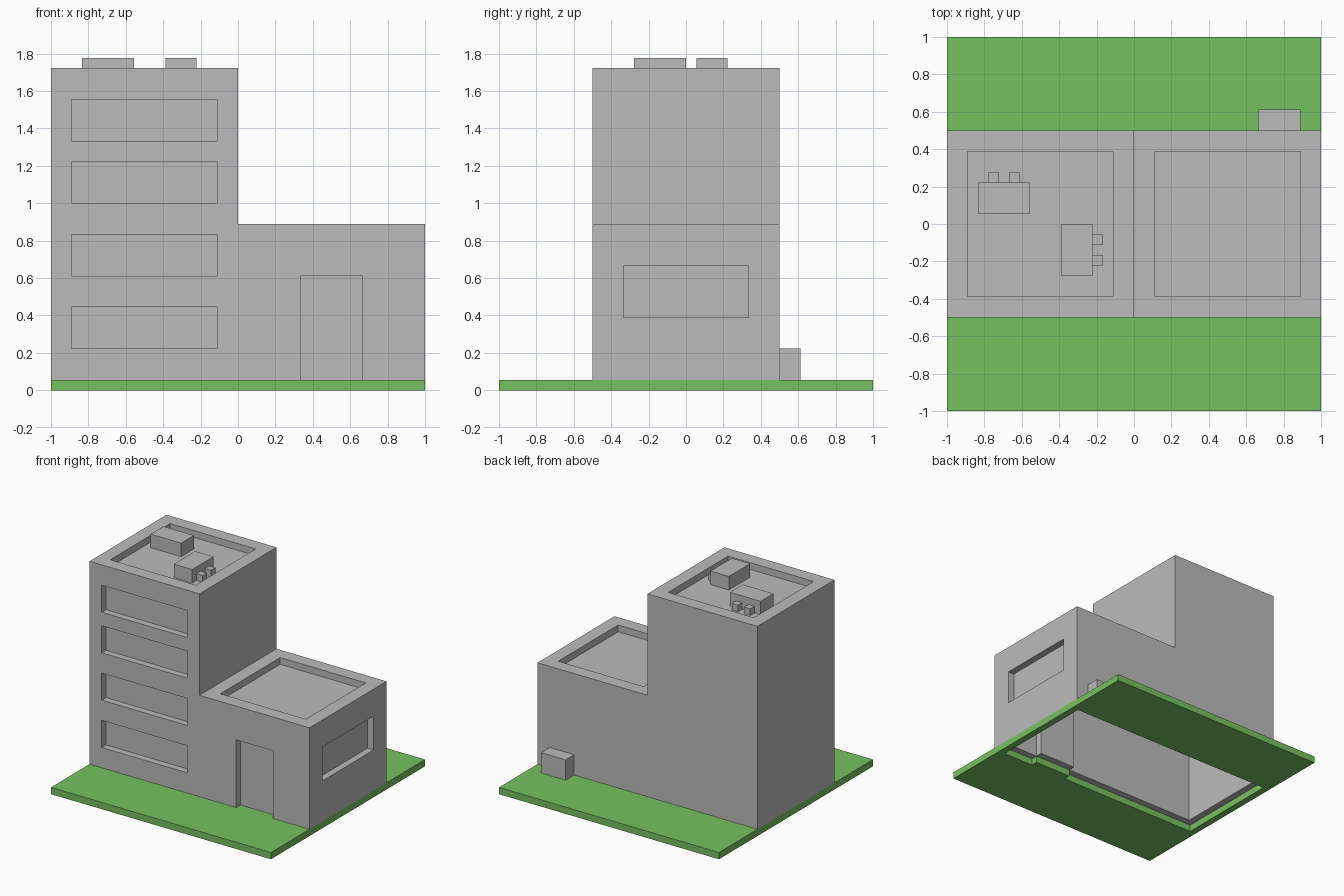
import bpy
import bmesh
from mathutils import Vector

cube = bpy.data.objects.get("Cube")
if cube:
    bpy.data.objects.remove(cube, do_unlink=True)

U = 1 / 18  # building module: every size is a whole number of these


def material(name, rgb):
    mat = bpy.data.materials.new(name)
    mat.use_nodes = True
    mat.diffuse_color = (*rgb, 1)
    bsdf = next(n for n in mat.node_tree.nodes if n.type == 'BSDF_PRINCIPLED')
    bsdf.inputs["Base Color"].default_value = (*rgb, 1)
    bsdf.inputs["Roughness"].default_value = 0.9
    return mat


CONCRETE = material("concrete grey", (0.5, 0.5, 0.5))
GRASS = material("grass green", (0.184, 0.533, 0.119))


def add_prism(bm, outline, axis, lo, hi):
    """Extrude a 2D outline along y (outline in x, z) or z (outline in x, y)."""
    def point(a, b, d):
        return Vector((a, d, b) if axis == 'y' else (a, b, d)) * U
    face = bm.faces.new([bm.verts.new(point(a, b, lo)) for a, b in outline])
    shift = point(0, 0, hi - lo)
    new = bmesh.ops.extrude_face_region(bm, geom=[face])["geom"]
    bmesh.ops.translate(bm, vec=shift, verts=[v for v in new if isinstance(v, bmesh.types.BMVert)])


def add_box(bm, x, y, z):
    add_prism(bm, [(x[0], y[0]), (x[1], y[0]), (x[1], y[1]), (x[0], y[1])], 'z', *z)


def make_object(name, bm, mat):
    bmesh.ops.recalc_face_normals(bm, faces=bm.faces)
    mesh = bpy.data.meshes.new(name)
    bm.to_mesh(mesh)
    bm.free()
    mesh.materials.append(mat)
    obj = bpy.data.objects.new(name, mesh)
    bpy.context.collection.objects.link(obj)
    return obj


def box_object(name, *boxes):
    bm = bmesh.new()
    for b in boxes:
        add_box(bm, *b)
    return make_object(name, bm, CONCRETE)


def carve(obj, bm, mat):
    """Subtract the cutter mesh, bake the result and drop the cutter."""
    cutter = make_object(obj.name + "_cutter", bm, mat)
    cutter.hide_render = True
    mod = obj.modifiers.new("carve", 'BOOLEAN')
    mod.operation, mod.solver, mod.object = 'DIFFERENCE', 'EXACT', cutter
    bpy.context.view_layer.update()
    baked = bpy.data.meshes.new_from_object(obj.evaluated_get(bpy.context.evaluated_depsgraph_get()))
    obj.modifiers.clear()
    obj.data = baked
    bpy.data.objects.remove(cutter, do_unlink=True)


# Lawn slab, open beneath the building, with a tab under the doorway
bm = bmesh.new()
add_box(bm, (-18, 18), (-18, 18), (0, 1))
lawn = make_object("lawn_slab", bm, GRASS)
bm = bmesh.new()
add_prism(bm, [(-17, -8), (6, -8), (6, -7), (12, -7), (12, -8), (17, -8), (17, 8), (-17, 8)], 'z', -1, 2)
carve(lawn, bm, GRASS)

# Building: tower and low wing as one stepped block
bm = bmesh.new()
add_prism(bm, [(-18, 1), (18, 1), (18, 16), (0, 16), (0, 31), (-18, 31)], 'y', -9, 9)
building = make_object("tower_and_wing", bm, CONCRETE)

bm = bmesh.new()
# hollow interior
add_prism(bm, [(-16, 0), (16, 0), (16, 14), (-2, 14), (-2, 29), (-16, 29)], 'y', -7, 7)
# four strip windows on the tower front
for z in (4, 11, 18, 24):
    add_box(bm, (-16, -2), (-10, -8), (z, z + 4))
# doorway and side window
add_box(bm, (6, 12), (-10, -8), (0, 11))
add_box(bm, (17, 19), (-6, 6), (7, 12))
# sunken roofs behind the parapets
add_box(bm, (-16, -2), (-7, 7), (30, 32))
add_box(bm, (2, 16), (-7, 7), (15, 17))
carve(building, bm, CONCRETE)

# Inner backing of the doorway
box_object("door_backing", ((6, 12), (-7, -6), (1, 11)))

# Rooftop units, each with two small vents
box_object("roof_unit_back", ((-15, -10), (1, 4), (30, 32)))
box_object("roof_unit_back_vents", *[((x, x + 1), (4, 5), (30, 31)) for x in (-14, -12)])
box_object("roof_unit_front", ((-7, -4), (-5, 0), (30, 32)))
box_object("roof_unit_front_vents", *[((-4, -3), (y, y + 1), (30, 31)) for y in (-4, -2)])

# Utility box against the back wall
box_object("utility_box", ((12, 16), (9, 11), (1, 4)))
